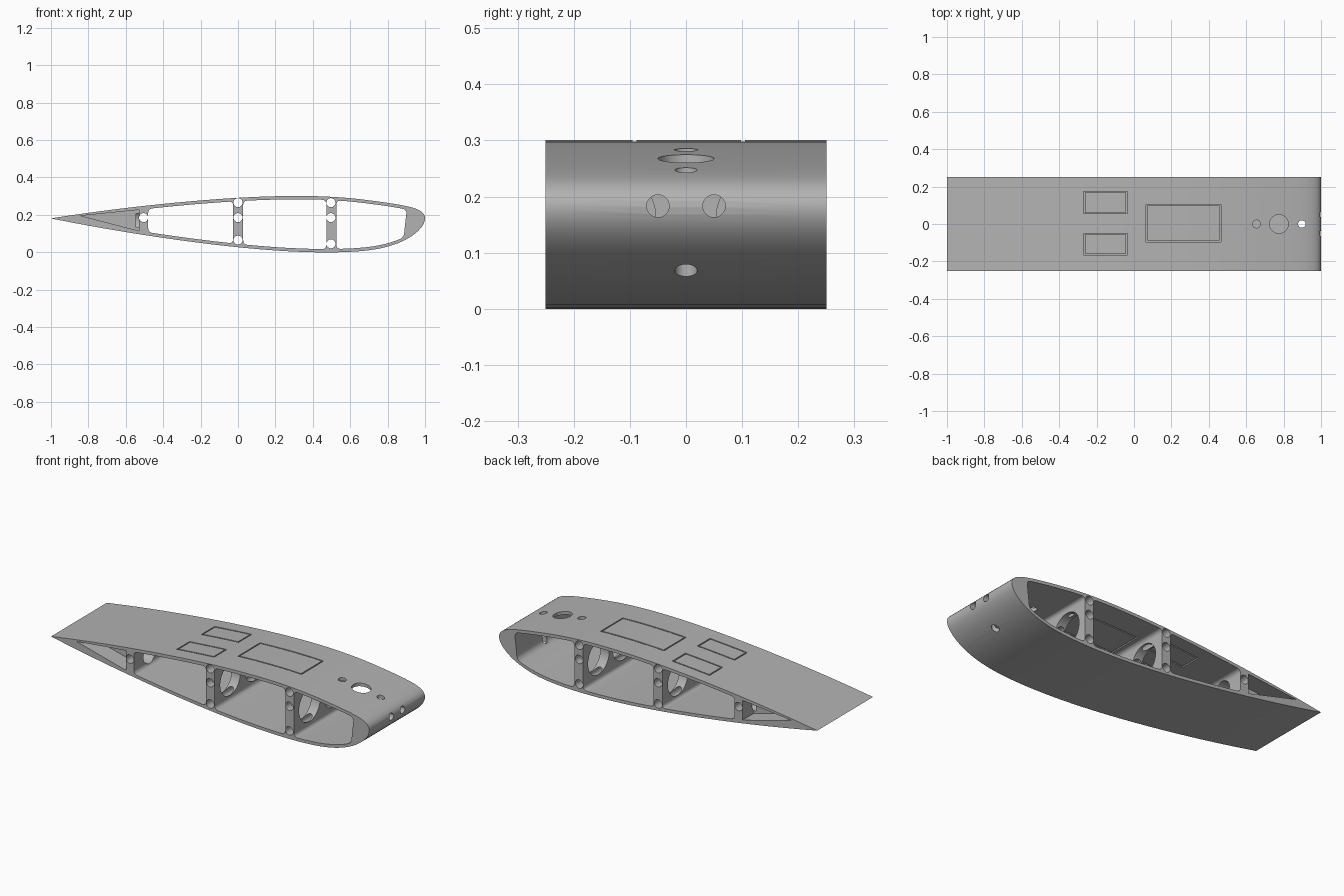
import bpy, bmesh, math
from mathutils import Matrix

if "Cube" in bpy.data.objects:
    bpy.data.objects.remove(bpy.data.objects["Cube"], do_unlink=True)

HALF = 0.25          # half span
CHORD_Z = 0.181
SKIN = 0.018
WEBS = [-0.505, 0.0, 0.5]


def surface(x, side):
    """Height of the wing section at x; side is +1 for top, -1 for bottom."""
    c = min(max((1 - x) / 2, 0), 1)
    thick = 0.75 * (0.2969 * math.sqrt(c) - 0.126 * c - 0.3516 * c**2
                    + 0.2843 * c**3 - 0.1036 * c**4)
    m, k = 0.2025, 2.66
    if c < m:
        camber = k * (c**3 - 3 * m * c**2 + m * m * (3 - m) * c)
    else:
        camber = k * m**3 * (1 - c)
    return CHORD_Z + 2 * (side * thick - camber)


def new_object(name, bm):
    bmesh.ops.recalc_face_normals(bm, faces=bm.faces)
    mesh = bpy.data.meshes.new(name)
    bm.to_mesh(mesh)
    bm.free()
    obj = bpy.data.objects.new(name, mesh)
    bpy.context.collection.objects.link(obj)
    return obj


def prism(name, outline, y0, y1, corners=(), radius=0.02):
    """Extrude an x-z outline along y, rounding the listed corners."""
    bm = bmesh.new()
    rows = [[bm.verts.new((x, y, z)) for x, z in outline] for y in (y0, y1)]
    n = len(outline)
    for row in rows:
        bm.faces.new(row)
    for i in range(n):
        j = (i + 1) % n
        bm.faces.new((rows[0][i], rows[0][j], rows[1][j], rows[1][i]))
    edges = [bm.edges.get((rows[0][i], rows[1][i])) for i in corners]
    if edges:
        bmesh.ops.bevel(bm, geom=edges, offset=radius, segments=5,
                        affect='EDGES', profile=0.5)
    return new_object(name, bm)


def cylinder(name, axis, centre, radius, length):
    bm = bmesh.new()
    turn = {'X': Matrix.Rotation(math.pi / 2, 4, 'Y'),
            'Y': Matrix.Rotation(math.pi / 2, 4, 'X'),
            'Z': Matrix()}[axis]
    bmesh.ops.create_cone(bm, cap_ends=True, segments=40, radius1=radius,
                          radius2=radius, depth=length,
                          matrix=Matrix.Translation(centre) @ turn)
    return new_object(name, bm)


def box(name, x0, x1, y0, y1, z0, z1):
    return prism(name, [(x0, z0), (x1, z0), (x1, z1), (x0, z1)], y0, y1)


def cut(target, cutter):
    cutter.hide_render = True
    mod = target.modifiers.new("cut", 'BOOLEAN')
    mod.operation = 'DIFFERENCE'
    mod.solver = 'EXACT'
    mod.object = cutter
    bpy.context.view_layer.objects.active = target
    bpy.ops.object.modifier_apply(modifier=mod.name)
    bpy.data.objects.remove(cutter, do_unlink=True)


# Wing section body, points bunched towards the nose
STEPS = 56
xs = [math.cos(math.pi * i / STEPS) for i in range(STEPS + 1)]
outline = [(x, surface(x, 1)) for x in xs[:-1]]
outline += [(-1, surface(-1, 0))]
outline += [(x, surface(x, -1)) for x in reversed(xs[1:-1])]
wing = prism("wing_section", outline, -HALF, HALF)

# Open bays between the webs, following the skin
N = 12
for top0, top1, low1 in [(-0.48, -0.026, -0.026), (0.028, 0.472, 0.472),
                         (0.527, 0.902, 0.886)]:
    top = [top0 + (top1 - top0) * i / N for i in range(N + 1)]
    low = [top0 + (low1 - top0) * i / N for i in range(N, -1, -1)]
    shape = [(x, surface(x, 1) - SKIN) for x in top]
    shape += [(x, surface(x, -1) + SKIN) for x in low]
    cut(wing, prism("bay", shape, -0.4, 0.4, (0, N, N + 1, 2 * N + 1)))

# Tapered recess in each end of the tail
tail = [(-0.84, 0.195), (-0.53, surface(-0.53, 1) - SKIN),
        (-0.53, surface(-0.53, -1) + SKIN)]
for y0, y1 in [(-0.4, -0.15), (0.15, 0.4)]:
    cut(wing, prism("tail_recess", tail, y0, y1))

# Rod holes along the span
for x, z in [(-0.505, 0.185), (0, 0.265), (0, 0.185), (0, 0.065),
             (0.497, 0.265), (0.497, 0.185), (0.497, 0.045)]:
    cut(wing, cylinder("rod_hole", 'Y', (x, 0, z), 0.024, 1))

# Large lightening holes through each web
for x, radius in zip(WEBS, (0.055, 0.09, 0.095)):
    z = (surface(x, 1) + surface(x, -1)) / 2
    for y in (-0.11, 0.11):
        cut(wing, cylinder("web_hole", 'X', (x, y, z), radius, 0.08))

# Nose holes, top holes and the drain hole underneath
for y in (-0.05, 0.05):
    cut(wing, cylinder("nose_hole", 'X', (0.98, y, 0.183), 0.02, 0.24))
for x, radius in [(0.655, 0.021), (0.775, 0.05)]:
    cut(wing, cylinder("top_hole", 'Z', (x, 0, 0.27), radius, 0.16))
cut(wing, cylinder("front_hole", 'Z', (0.897, 0, 0.15), 0.02, 0.5))

# Thin slots around the three hatches in the upper skin
W = 0.007
for x0, x1, y0, y1 in [(-0.27, -0.035, 0.055, 0.175),
                       (-0.27, -0.035, -0.165, -0.05),
                       (0.065, 0.465, -0.095, 0.105)]:
    for a, b, c, d in [(x0, x1, y0, y0 + W), (x0, x1, y1 - W, y1),
                       (x0, x0 + W, y0, y1), (x1 - W, x1, y0, y1)]:
        cut(wing, box("hatch_slot", a, b, c, d, 0.2, 0.4))

# One plain grey material
grey = bpy.data.materials.new("plain_grey")
grey.use_nodes = True
grey.diffuse_color = (0.45, 0.45, 0.45, 1)
grey.node_tree.nodes["Principled BSDF"].inputs["Base Color"].default_value = (0.45, 0.45, 0.45, 1)
wing.data.materials.clear()
wing.data.materials.append(grey)
for face in wing.data.polygons:
    face.material_index = 0

bpy.ops.object.select_all(action='DESELECT')
wing.select_set(True)
bpy.context.view_layer.objects.active = wing
bpy.ops.object.shade_smooth_by_angle(angle=math.radians(30))
